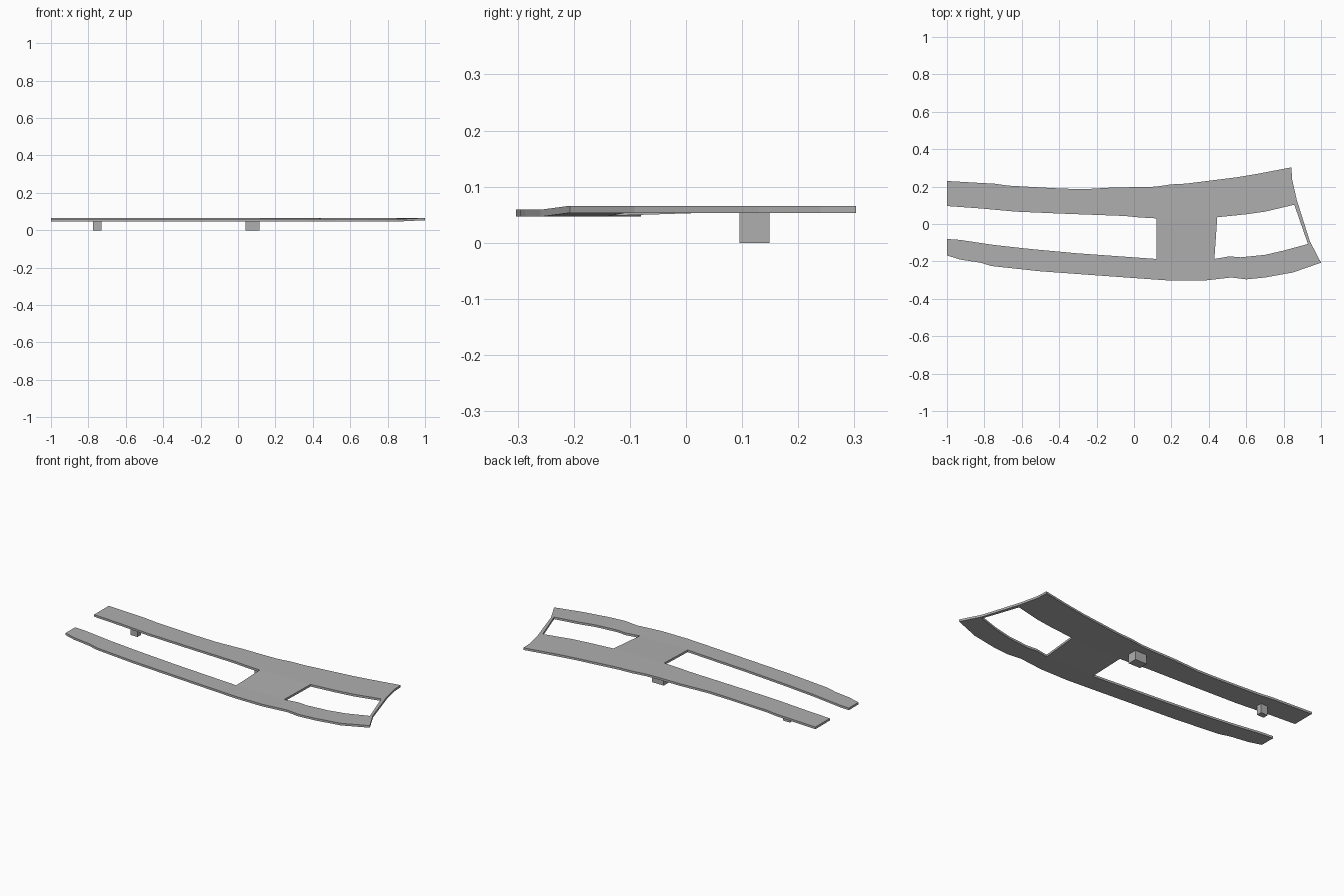
import bpy, bmesh

if "Cube" in bpy.data.objects:
    bpy.data.objects.remove(bpy.data.objects["Cube"])

THICK = 0.0125

# outlines of the plate, split where it bends (x, y)
back_outer = [(-1, .23), (-.83, .22), (-.75, .216), (-.67, .205), (-.4, .19), (-.27, .186),
              (-.1, .196), (.05, .197), (.12, .2), (.2, .212), (.28, .216), (.55, .25),
              (.67, .27), (.842, .303), (.845, .24)]
bar_back = [(.87, .13), (.857, .103)]
back_inner = [(.7, .066), (.6, .052), (.445, .036), (.12, .03), (.03, .035), (-.05, .043),
              (-.4, .056), (-.63, .066), (-.83, .084), (-1, .096)]
front_outer = [(-1, -.168), (-.93, -.19), (-.82, -.207), (-.76, -.225), (-.5, -.253), (0, -.289),
               (.2, -.303), (.37, -.303), (.52, -.286), (.6, -.296), (.7, -.286), (.85, -.259)]
front_inner = [(.8, -.142), (.7, -.165), (.57, -.178), (.51, -.173), (.43, -.187), (.12, -.187),
               (-.3, -.157), (-.55, -.134), (-.75, -.112), (-.83, -.1), (-.93, -.085), (-1, -.08)]
bar_front = [(.94, -.092), (.93, -.107)]


def height(x, y):
    # front strut sits slightly lower, its tip rises again
    return .0535 if y > 0 or x > .9 else .0465


def plate(name, polygons):
    bm = bmesh.new()
    shared = {}

    def vert(p):
        if p not in shared:
            shared[p] = bm.verts.new((*p, height(*p)))
        return shared[p]

    for poly in polygons:
        bm.faces.new([vert(p) for p in poly])
    bmesh.ops.recalc_face_normals(bm, faces=bm.faces)
    ext = bmesh.ops.extrude_face_region(bm, geom=bm.faces[:], use_keep_orig=True)
    top = [g for g in ext["geom"] if isinstance(g, bmesh.types.BMVert)]
    bmesh.ops.translate(bm, verts=top, vec=(0, 0, THICK))
    bmesh.ops.triangulate(bm, faces=[f for f in bm.faces if len(f.verts) > 4])
    bmesh.ops.recalc_face_normals(bm, faces=bm.faces)
    me = bpy.data.meshes.new(name)
    bm.to_mesh(me)
    bm.free()
    ob = bpy.data.objects.new(name, me)
    bpy.context.collection.objects.link(ob)
    me.materials.append(dark_grey)


def block(name, x0, x1, y0, y1, z1):
    bpy.ops.mesh.primitive_cube_add(size=1, location=((x0 + x1) / 2, (y0 + y1) / 2, z1 / 2))
    ob = bpy.context.object
    ob.name = name
    ob.scale = (x1 - x0, y1 - y0, z1)
    bpy.ops.object.transform_apply(location=False, rotation=False, scale=True)
    ob.data.materials.append(dark_grey)


dark_grey = bpy.data.materials.new("dark_grey")
dark_grey.diffuse_color = (.43, .43, .43, 1)
dark_grey.use_nodes = True
dark_grey.node_tree.nodes["Principled BSDF"].inputs["Base Color"].default_value = dark_grey.diffuse_color

plate("frame_plate", [
    back_outer + bar_back + back_inner,                                   # back strut
    front_outer + front_inner,                                            # front strut
    [(.12, .03), (.445, .036), (.43, -.187), (.12, -.187)],               # crossbar
    [bar_back[0], bar_front[0], bar_front[1], bar_back[1]],               # thin end bar
    [(.85, -.259), (1, -.207), bar_front[0], bar_front[1], (.8, -.142)],  # raised tip
])

# feet under the back strut
block("middle_foot", .04, .115, .095, .149, .054)
block("left_foot", -.775, -.731, .113, .145, .054)
